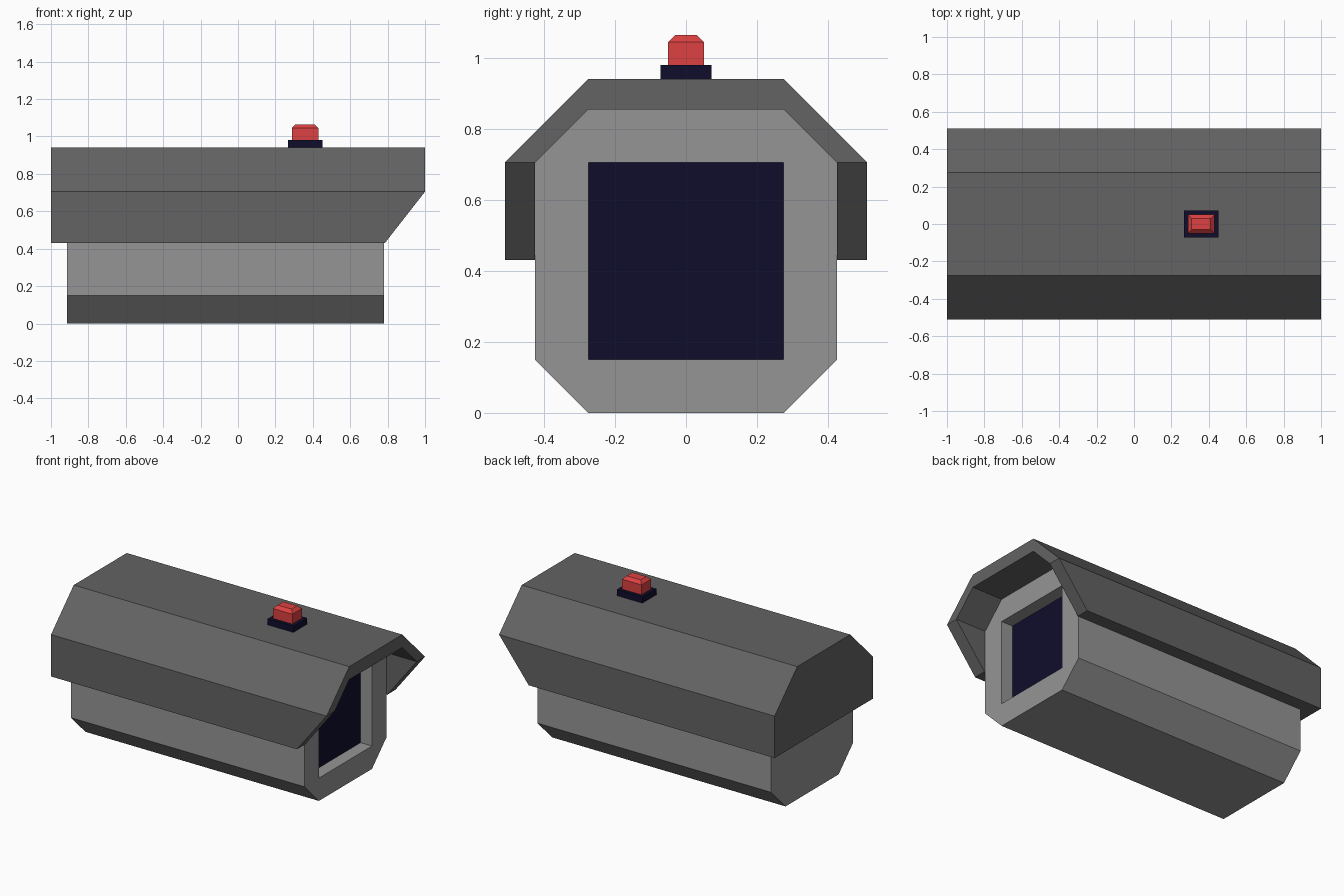
import bpy
import bmesh

if "Cube" in bpy.data.objects:
    bpy.data.objects.remove(bpy.data.objects["Cube"])


def material(name, rgb):
    m = bpy.data.materials.new(name)
    m.diffuse_color = (*rgb, 1)
    m.use_nodes = True
    m.node_tree.nodes["Principled BSDF"].inputs["Base Color"].default_value = m.diffuse_color
    return m


def loft(name, loops, mat):
    """Skin a series of closed loops (equal point counts) and cap both ends."""
    bm = bmesh.new()
    rings = [[bm.verts.new(p) for p in loop] for loop in loops]
    n = len(rings[0])
    for a, b in zip(rings, rings[1:]):
        for i in range(n):
            j = (i + 1) % n
            bm.faces.new((a[i], a[j], b[j], b[i]))
    bm.faces.new(rings[0])
    bm.faces.new(rings[-1])
    bmesh.ops.remove_doubles(bm, verts=bm.verts, dist=1e-5)
    bmesh.ops.recalc_face_normals(bm, faces=bm.faces)
    mesh = bpy.data.meshes.new(name)
    bm.to_mesh(mesh)
    bm.free()
    mesh.materials.append(mat)
    obj = bpy.data.objects.new(name, mesh)
    bpy.context.collection.objects.link(obj)
    return obj


def at_x(profile, x):
    return [(x, y, z) for y, z in profile]


def rect(cx, hx, hy, z):
    return [(cx + sx * hx, sy * hy, z) for sx, sy in ((-1, -1), (1, -1), (1, 1), (-1, 1))]


light_grey = material("light_grey", (0.30, 0.30, 0.30))
dark_grey = material("dark_grey", (0.125, 0.125, 0.125))
navy = material("navy", (0.005, 0.004, 0.025))
red = material("red", (0.72, 0.053, 0.053))

BACK, FRONT, WALL = -0.915, 0.78, 0.085
W, C = 0.425, 0.275            # body half width, flat half width
Z1, Z2, Z3 = 0.15, 0.705, 0.855

# Housing: octagonal tube with a square recess in its front end
octagon = [(-C, 0), (C, 0), (W, Z1), (W, Z2), (C, Z3), (-C, Z3), (-W, Z2), (-W, Z1)]
square = [(-C, Z1), (C, Z1), (C, Z2), (-C, Z2)]
square8 = [square[i] for i in (0, 1, 1, 2, 2, 3, 3, 0)]
loft("housing", [at_x(octagon, BACK), at_x(octagon, FRONT),
                 at_x(square8, FRONT), at_x(square8, FRONT - WALL)], light_grey)

# Dark window at the bottom of the recess
loft("lens_window", [at_x(square, FRONT - WALL - 0.01),
                     at_x(square, FRONT - WALL + 0.002)], navy)

# Visor: wall section swept over the top, with slanted front corners
LOW = 0.43
outer = [(-0.51, LOW), (-0.51, Z2), (-C, 0.94), (C, 0.94), (0.51, Z2), (0.51, LOW)]
inner = [(-W, LOW), (-W, Z2), (-C, Z3), (C, Z3), (W, Z2), (W, LOW)]
sections = []
for (yo, zo), (yi, zi) in zip(outer, inner):
    tip = 0.785 if zo == LOW else 1.0
    sections.append([(-1, yo, zo), (tip, yo, zo), (tip, yi, zi), (-1, yi, zi)])
loft("visor", sections, dark_grey)

# Plate closing the back of the visor
loft("visor_back_plate", [at_x(inner, -1), at_x(inner, BACK)], dark_grey)

# Warning lamp on its base
LX = 0.359
loft("lamp_base", [rect(LX, 0.093, 0.072, 0.94), rect(LX, 0.093, 0.072, 0.98)], navy)
loft("lamp", [rect(LX, 0.071, 0.05, 0.98), rect(LX, 0.071, 0.05, 1.045),
              rect(LX, 0.051, 0.03, 1.065)], red)
